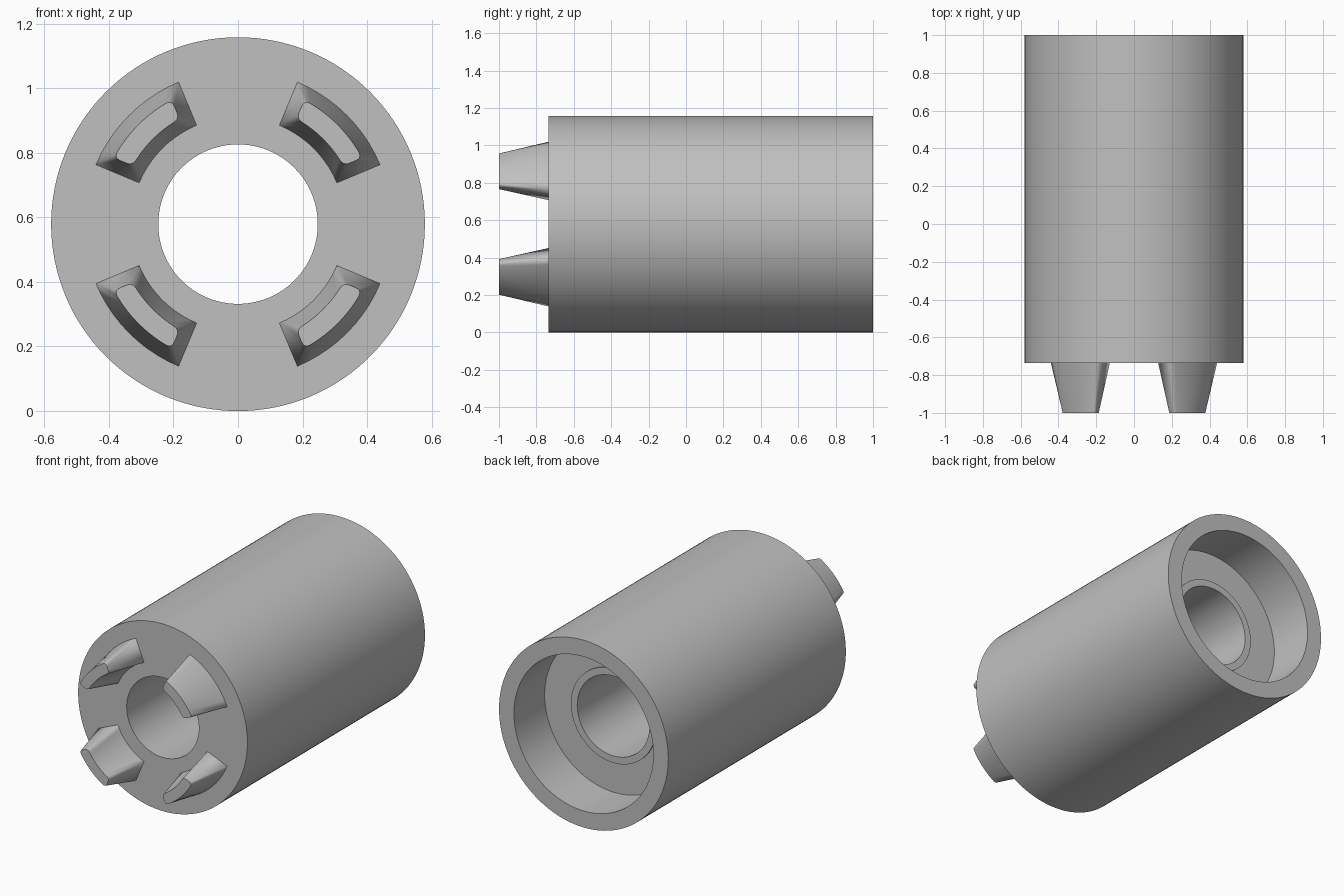
import bpy, bmesh
from math import sin, cos, asin, pi, radians
from mathutils import Vector, Matrix

cube = bpy.data.objects.get("Cube")
if cube:
    bpy.data.objects.remove(cube, do_unlink=True)

RADIUS, BORE = 0.579, 0.247
FRONT, BACK, TIP = -0.735, 1.0, -1.0
FLOOR = 0.70

# Single plain grey material
grey = bpy.data.materials.new("grey")
grey.use_nodes = True
colour = (0.53, 0.53, 0.53, 1)
grey.diffuse_color = colour
grey.node_tree.nodes["Principled BSDF"].inputs["Base Color"].default_value = colour


def finish(name, bm):
    """Turn a bmesh into a smooth object with sharp edges kept."""
    bmesh.ops.remove_doubles(bm, verts=bm.verts, dist=0.0001)
    bmesh.ops.recalc_face_normals(bm, faces=bm.faces)
    mesh = bpy.data.meshes.new(name)
    bm.to_mesh(mesh)
    bm.free()
    mesh.materials.append(grey)
    obj = bpy.data.objects.new(name, mesh)
    bpy.context.collection.objects.link(obj)
    bpy.ops.object.select_all(action='DESELECT')
    obj.select_set(True)
    bpy.context.view_layer.objects.active = obj
    bpy.ops.object.shade_smooth_by_angle(angle=radians(30))
    return obj


# Sleeve: a closed (radius, y) profile turned about the y axis
def build_sleeve():
    profile = [(BORE, FRONT), (RADIUS, FRONT), (RADIUS, BACK), (0.477, BACK),
               (0.477, FLOOR), (0.29, FLOOR), (0.29, FLOOR + 0.01),
               (BORE, FLOOR + 0.01)]
    bm = bmesh.new()
    verts = [bm.verts.new((r, y, 0)) for r, y in profile]
    edges = [bm.edges.new((v, verts[i - 1])) for i, v in enumerate(verts)]
    bmesh.ops.spin(bm, geom=verts + edges, cent=(0, 0, 0), axis=(0, 1, 0),
                   angle=2 * pi, steps=128)
    bmesh.ops.translate(bm, verts=bm.verts, vec=(0, 0, RADIUS))
    finish("sleeve", bm)


def polar(r, a):
    return Vector((r * cos(a), r * sin(a)))


# Lug outline: pairs of matching base and tip points
def lug_outline(inner=0.332, outer=0.477, half=radians(22.3),
                inset=0.041, fillet=0.022, arc_steps=10, fillet_steps=5):
    tip_r = {inner: inner + inset, outer: outer - inset}

    def tip_angle(r):
        return half - asin(inset / tip_r[r])

    def corner(r, side):
        """Rounded tip corner, running from the arc to the straight side."""
        rt = tip_r[r]
        c = polar(rt, side * tip_angle(r))
        p = polar(rt, side * (tip_angle(r) - fillet / rt))
        other = inner if r == outer else outer
        toward = polar(tip_r[other], side * tip_angle(other)) - c
        q = c + toward.normalized() * fillet
        ts = [i / fillet_steps for i in range(fillet_steps + 1)]
        return [(polar(r, side * half),
                 p * (1 - t) ** 2 + c * 2 * t * (1 - t) + q * t * t) for t in ts]

    def arc(r, side):
        """Points between the corners, from the given side to the other."""
        span = tip_angle(r) - fillet / tip_r[r]
        ts = [side * (1 - 2 * i / arc_steps) for i in range(1, arc_steps)]
        return [(polar(r, t * half), polar(tip_r[r], t * span)) for t in ts]

    return (corner(outer, 1) + corner(inner, 1)[::-1] + arc(inner, 1)
            + corner(inner, -1) + corner(outer, -1)[::-1] + arc(outer, -1))


# Lug: tapered block standing on the front face
def build_lug(name, angle):
    bm = bmesh.new()
    turn = Matrix.Rotation(angle, 2)

    def ring(points, y):
        spots = [turn @ p for p in points]
        return [bm.verts.new((p.x, y, p.y + RADIUS)) for p in spots]

    outline = lug_outline()
    base = ring([b for b, t in outline], FRONT)
    tip = ring([t for b, t in outline], TIP)
    for i in range(len(base)):
        bm.faces.new((base[i - 1], base[i], tip[i], tip[i - 1]))
    bm.faces.new(tip)
    finish(name, bm)


build_sleeve()
for i, place in enumerate(("upper_left", "upper_right", "lower_right", "lower_left")):
    build_lug(place + "_lug", radians(45 + 90 * i))
